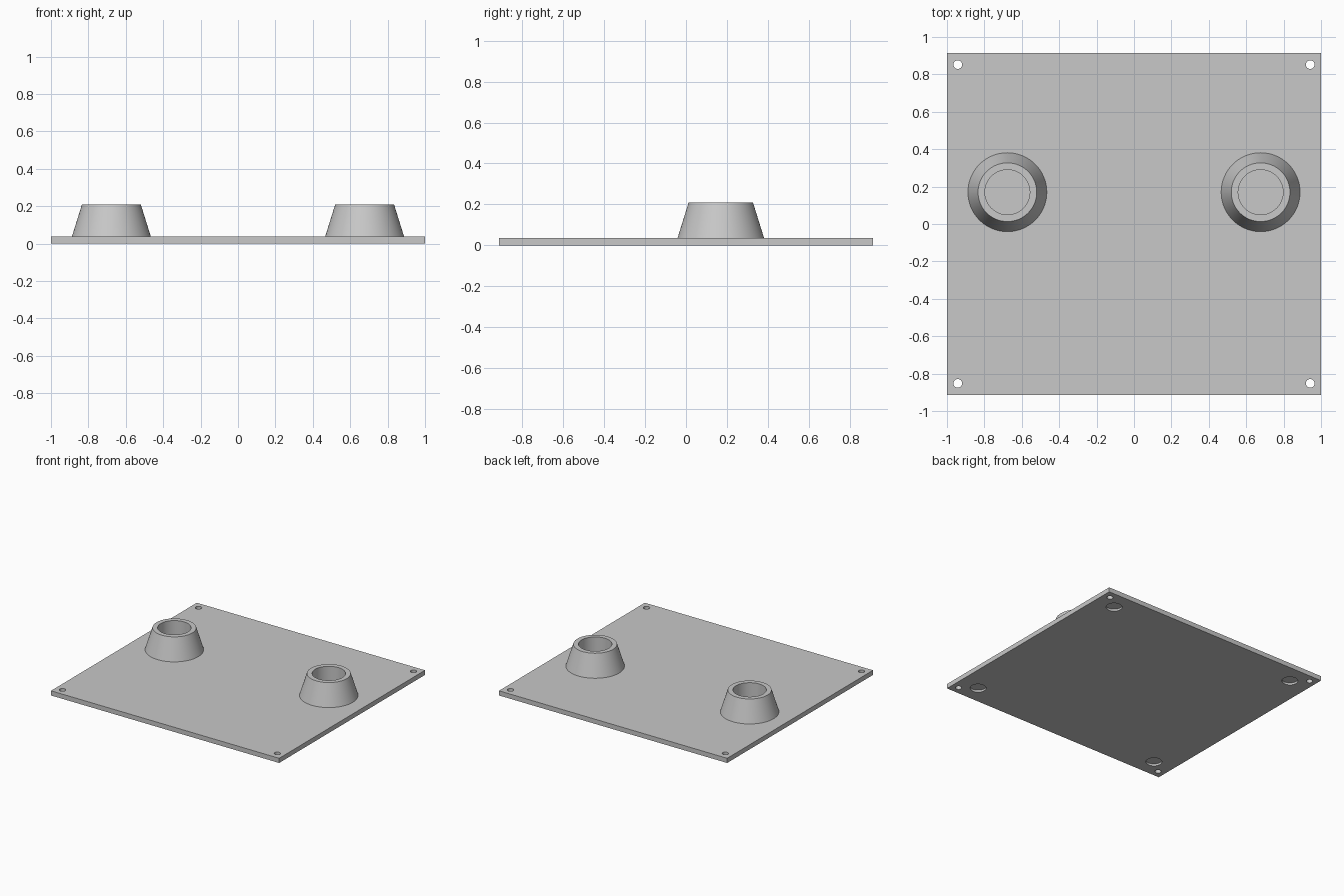
import bpy, bmesh, math
from mathutils import Matrix, Vector

cube = bpy.data.objects.get("Cube")
if cube:
    bpy.data.objects.remove(cube, do_unlink=True)

HALF_X, HALF_Y, THICK, TOP = 1.0, 0.913, 0.037, 0.21

grey = bpy.data.materials.new("plain grey")
grey.use_nodes = True
grey.diffuse_color = (0.58, 0.58, 0.58, 1)
grey.node_tree.nodes["Principled BSDF"].inputs["Base Color"].default_value = (0.58, 0.58, 0.58, 1)


def make_object(name, bm):
    bmesh.ops.recalc_face_normals(bm, faces=bm.faces)
    mesh = bpy.data.meshes.new(name)
    bm.to_mesh(mesh)
    bm.free()
    mesh.materials.append(grey)
    obj = bpy.data.objects.new(name, mesh)
    bpy.context.collection.objects.link(obj)
    return obj


def smooth(obj):
    bpy.ops.object.select_all(action="DESELECT")
    obj.select_set(True)
    bpy.context.view_layer.objects.active = obj
    bpy.ops.object.shade_smooth_by_angle(angle=math.radians(30))


def add_cylinder(bm, x, y, low, high, radius):
    bmesh.ops.create_cone(bm, cap_ends=True, segments=40, radius1=radius, radius2=radius,
                          depth=high - low, matrix=Matrix.Translation((x, y, (low + high) / 2)))


# Flat base plate
bm = bmesh.new()
bmesh.ops.create_cube(bm, size=1, matrix=Matrix.Translation((0, 0, THICK / 2))
                      @ Matrix.Diagonal((2 * HALF_X, 2 * HALF_Y, THICK, 1)))
plate = make_object("base_plate", bm)

# Corner screw holes and shallow foot recesses underneath
bm = bmesh.new()
for sx in (-1, 1):
    for sy in (-1, 1):
        add_cylinder(bm, sx * 0.942, sy * 0.852, -0.1, 0.1, 0.023)
        add_cylinder(bm, sx * 0.83, sy * 0.765, -0.1, 0.016, 0.058)
cutter = make_object("hole_cutter", bm)
cutter.hide_render = True

cut = plate.modifiers.new("holes", "BOOLEAN")
cut.operation, cut.solver, cut.object = "DIFFERENCE", "EXACT", cutter
bpy.context.view_layer.update()
graph = bpy.context.evaluated_depsgraph_get()
cut_mesh = bpy.data.meshes.new_from_object(plate.evaluated_get(graph))
plate.modifiers.clear()
plate.data = cut_mesh
bpy.data.objects.remove(cutter, do_unlink=True)
smooth(plate)

# Tapered hollow sockets
for side, sx in (("left", 1), ("right", -1)):
    bm = bmesh.new()
    profile = [(0.211, THICK), (0.157, TOP), (0.12, TOP), (0.12, THICK)]
    verts = [bm.verts.new((r, 0, z)) for r, z in profile]
    edges = [bm.edges.new((verts[i], verts[(i + 1) % 4])) for i in range(4)]
    bmesh.ops.spin(bm, geom=verts + edges, cent=(0, 0, 0), axis=(0, 0, 1),
                   angle=2 * math.pi, steps=64, use_merge=True)
    bmesh.ops.remove_doubles(bm, verts=bm.verts, dist=0.0001)
    bmesh.ops.translate(bm, verts=bm.verts, vec=Vector((sx * 0.677, 0.17, 0)))
    smooth(make_object(side + "_socket", bm))
